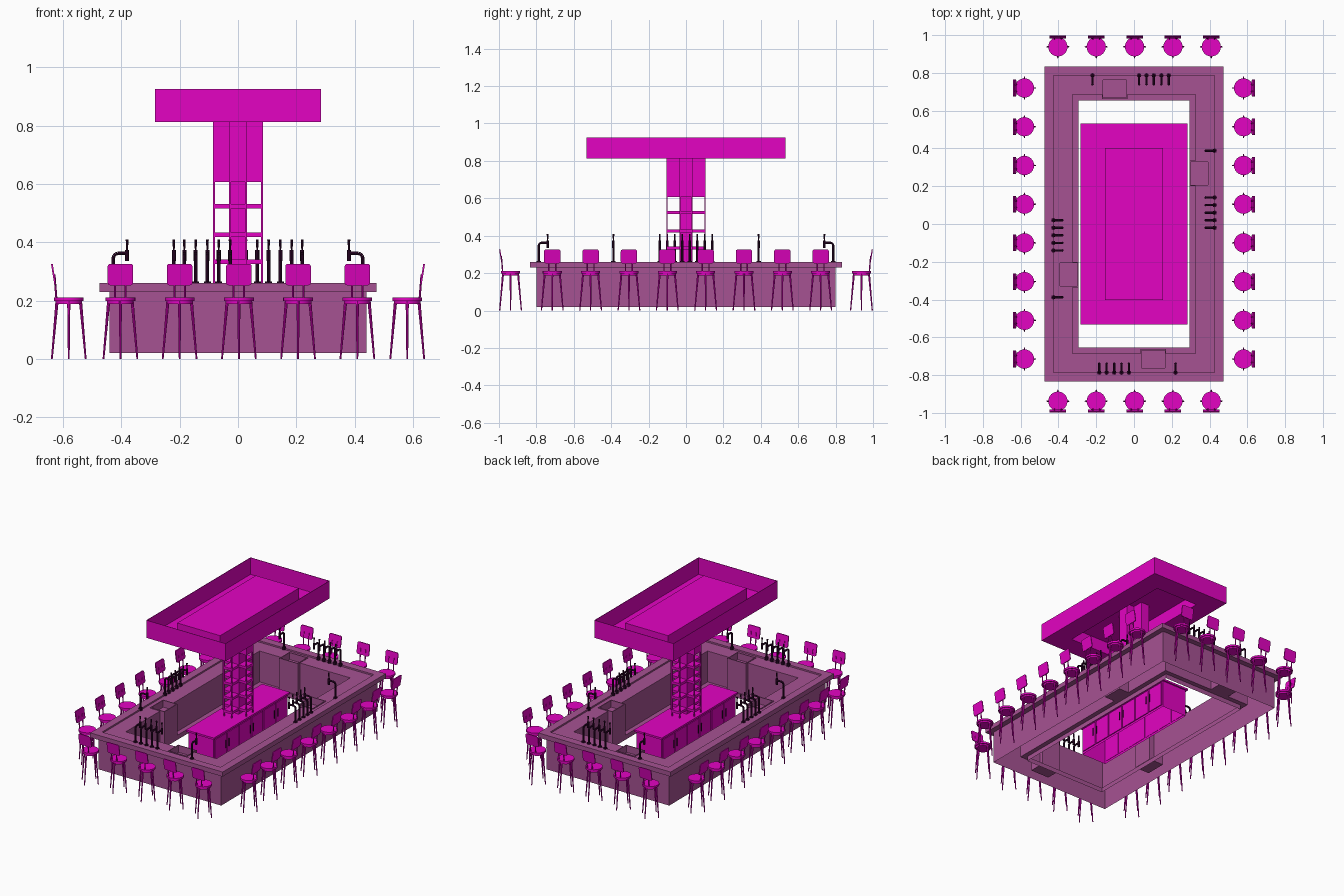
import bpy, bmesh, math
from mathutils import Vector, Matrix

if "Cube" in bpy.data.objects:
    bpy.data.objects.remove(bpy.data.objects["Cube"], do_unlink=True)


def material(name, colour):
    m = bpy.data.materials.new(name)
    m.use_nodes = True
    m.diffuse_color = (*colour, 1)
    bsdf = next(n for n in m.node_tree.nodes if n.type == 'BSDF_PRINCIPLED')
    bsdf.inputs["Base Color"].default_value = (*colour, 1)
    return m


magenta = material("magenta", (0.77, 0.001, 0.54))
mauve = material("mauve", (0.38, 0.085, 0.29))
dark = material("dark plum", (0.03, 0.002, 0.025))


def finish(bm, name, mat, smooth=False):
    bmesh.ops.recalc_face_normals(bm, faces=bm.faces)
    me = bpy.data.meshes.new(name)
    bm.to_mesh(me)
    bm.free()
    me.materials.append(mat)
    ob = bpy.data.objects.new(name, me)
    bpy.context.collection.objects.link(ob)
    if smooth:
        bpy.ops.object.select_all(action='DESELECT')
        ob.select_set(True)
        bpy.context.view_layer.objects.active = ob
        bpy.ops.object.shade_smooth_by_angle(angle=math.radians(40))
    return ob


def add_box(bm, lo, hi):
    lo, hi = Vector(lo), Vector(hi)
    mat = Matrix.Translation((lo + hi) / 2) @ Matrix.Diagonal((*(hi - lo), 1))
    bmesh.ops.create_cube(bm, size=1, matrix=mat)


def add_rod(bm, a, b, r1, r2=None, sides=8):
    a, b = Vector(a), Vector(b)
    turn = (b - a).to_track_quat('Z', 'Y').to_matrix().to_4x4()
    bmesh.ops.create_cone(bm, cap_ends=True, segments=sides, radius1=r1,
                          radius2=r1 if r2 is None else r2, depth=(b - a).length,
                          matrix=Matrix.Translation((a + b) / 2) @ turn)


def add_ring(bm, profile, hx, hy, closed=True):
    """Sweep (inset, height) points around a rectangle; return the last loop."""
    loops = [[bm.verts.new((sx * (hx - d), sy * (hy - d), z))
              for sx, sy in ((-1, -1), (1, -1), (1, 1), (-1, 1))] for d, z in profile]
    pairs = list(zip(loops, loops[1:])) + ([(loops[-1], loops[0])] if closed else [])
    for lower, upper in pairs:
        for j in range(4):
            k = (j + 1) % 4
            bm.faces.new((lower[j], lower[k], upper[k], upper[j]))
    return loops[-1]


def remove_bottom(bm, height):
    """Open the shell below a given height."""
    low = [f for f in bm.faces if all(v.co.z < height for v in f.verts)]
    bmesh.ops.delete(bm, geom=low, context='FACES')


def copies(source, name, places):
    """Linked copies at (x, y, turn)."""
    for i, (x, y, turn) in enumerate(places):
        ob = source if i == 0 else source.copy()
        if i:
            bpy.context.collection.objects.link(ob)
        ob.name = f"{name}_{i + 1}"
        ob.location = (x, y, 0)
        ob.rotation_euler.z = turn


# Bar counter: raised outer ledge, worktop and low inner plinth
bm = bmesh.new()
add_ring(bm, [(.035, .02), (.035, .23), (0, .23), (0, .26), (.05, .26), (.05, .25),
              (.15, .25), (.15, .05), (.18, .05), (.18, .02)], .475, .835)
counter = finish(bm, "bar_counter", mauve)

# Sinks in cabinets, with their openings cut from the counter
sink_places = [(.345, .268, 0), (-.345, -.268, math.pi),
               (-.102, .715, math.pi / 2), (.102, -.715, -math.pi / 2)]
bm = bmesh.new()
add_box(bm, (-.052, -.067, .05), (.052, .067, .254))
top = max(bm.faces, key=lambda f: f.calc_center_median().z)
bmesh.ops.inset_region(bm, faces=[top], thickness=.008)
rim_floor = bmesh.ops.extrude_discrete_faces(bm, faces=[top])["faces"][0]
bmesh.ops.delete(bm, geom=[rim_floor], context='FACES_ONLY')
hole = [e for e in bm.edges if e.is_boundary]
walls = bmesh.ops.extrude_edge_only(bm, edges=hole)["geom"]
for v in walls:
    if isinstance(v, bmesh.types.BMVert):
        v.co.z -= .045
bmesh.ops.holes_fill(bm, edges=[e for e in bm.edges if e.is_boundary])
add_rod(bm, (0, -.01, .206), (0, -.01, .214), .006)
sink = finish(bm, "sink_cabinet", mauve)
copies(sink, "sink_cabinet", sink_places)

bm = bmesh.new()
for x, y, turn in sink_places:
    hx, hy = (.05, .065) if abs(x) > abs(y) else (.065, .05)
    add_box(bm, (x - hx, y - hy, .06), (x + hx, y + hy, .3))
cutter = finish(bm, "sink_cutter", dark)
cut = counter.modifiers.new("sink openings", 'BOOLEAN')
cut.operation, cut.object, cut.solver = 'DIFFERENCE', cutter, 'EXACT'
bpy.context.view_layer.objects.active = counter
bpy.ops.object.modifier_apply(modifier=cut.name)
bpy.data.objects.remove(cutter, do_unlink=True)

# The counter is hollow and open underneath
bm = bmesh.new()
bm.from_mesh(counter.data)
remove_bottom(bm, .021)
bm.to_mesh(counter.data)
bm.free()

# Drink taps: base, bent pipe, spout and tall handle; outward is +x
bm = bmesh.new()
add_rod(bm, (.012, 0, .25), (.012, 0, .266), .012)
path = [(.012, 0, .26), (.012, 0, .347)]
path += [(-.003 + .015 * math.cos(a), 0, .347 + .015 * math.sin(a))
         for a in (math.pi / 6, math.pi / 3, math.pi / 2)] + [(-.035, 0, .362)]
for a, b in zip(path, path[1:]):
    add_rod(bm, a, b, .006)
add_rod(bm, (-.035, 0, .335), (-.035, 0, .374), .007)
add_rod(bm, (-.035, 0, .374), (-.035, 0, .41), .003, .005)
tap = finish(bm, "tap", dark, True)
tap_places = []
for s, turn in ((1, 0), (-1, math.pi)):
    tap_places += [(s * .415, s * y, turn) for y in (-.02, .02, .06, .1, .14, .388)]
    tap_places += [(s * x, s * .775, turn + math.pi / 2)
                   for x in (.027, .066, .105, .145, .184, -.22)]
copies(tap, "tap", tap_places)

# Bar stools, back towards +x
bm = bmesh.new()
add_rod(bm, (0, 0, .198), (0, 0, .21), .051, sides=24)
add_rod(bm, (0, 0, .188), (0, 0, .198), .044, sides=24)
for i in range(4):
    c, s = round(math.cos(i * math.pi / 2)), round(math.sin(i * math.pi / 2))
    add_rod(bm, (.058 * c, .058 * s, 0), (.04 * c, .04 * s, .2), .003, .0055)
stool = finish(bm, "stool_seat_and_legs", magenta, True)

bm = bmesh.new()
add_box(bm, (.055, -.044, .252), (.061, .044, .326))
corners = [e for e in bm.edges if abs(e.verts[0].co.x - e.verts[1].co.x) > .005]
bmesh.ops.bevel(bm, geom=corners, offset=.01, segments=3, affect='EDGES', profile=.5)
for v in bm.verts:
    v.co.x += (v.co.z - .326) * .16
back = finish(bm, "stool_back", magenta)

bm = bmesh.new()
for y in (-.018, .018):
    add_rod(bm, (.03, y, .196), (.042, y, .204), .0035)
    add_rod(bm, (.042, y, .202), (.049, y, .29), .0035)
support = finish(bm, "stool_back_support", magenta, True)

stool_places = []
for s, turn in ((1, 0), (-1, math.pi)):
    stool_places += [(s * .58, -.715 + .205 * i, turn) for i in range(8)]
    stool_places += [(-.403 + .203 * i, s * .938, turn + math.pi / 2) for i in range(5)]
for ob in (stool, back, support):
    copies(ob, ob.name, stool_places)

# Central cabinet, open underneath, with door panels and handles
bm = bmesh.new()
add_box(bm, (-.09, -.38, .02), (.09, .38, .198))
remove_bottom(bm, .021)
add_box(bm, (-.1, -.39, .198), (.1, .39, .21))
handles = bmesh.new()
for s in (-1, 1):
    for i in range(6):
        y = -.375 + .125 * i
        x1, x2 = sorted((s * .088, s * .096))
        add_box(bm, (x1, y + .004, .035), (x2, y + .121, .19))
        y += .108 if i % 2 == 0 else .017
        add_rod(handles, (s * .1, y, .1), (s * .1, y, .15), .003)
finish(bm, "centre_cabinet", magenta)
finish(handles, "cabinet_handles", dark)

# Cross-shaped column: solid head above four open shelf arms on corner posts
bm = bmesh.new()
add_box(bm, (-.03, -.035, .21), (.03, .035, .61))
add_box(bm, (-.085, -.035, .607), (.085, .035, .893))
add_box(bm, (-.03, -.105, .607), (.03, .105, .893))
for z in (.235, .325, .418, .515):
    add_box(bm, (-.085, -.035, z), (.085, .035, z + .016))
    add_box(bm, (-.03, -.105, z), (.03, .105, z + .016))
for sx in (-1, 1):
    for sy in (-1, 1):
        for x, y in ((.082, .032), (.027, .102)):
            add_box(bm, (sx * x - .003, sy * y - .003, .21), (sx * x + .003, sy * y + .003, .61))
finish(bm, "shelf_column", magenta)

# Canopy: thin tray whose floor rises to a platform, hollow underneath
bm = bmesh.new()
inner = add_ring(bm, [(.003, .926), (0, .926), (0, .812), (.13, .812), (.13, .893)],
                 .284, .533, closed=False)
bm.faces.new(inner)
add_ring(bm, [(.003, .926), (.003, .818), (.128, .818)], .284, .533, closed=False)
finish(bm, "canopy", magenta)
